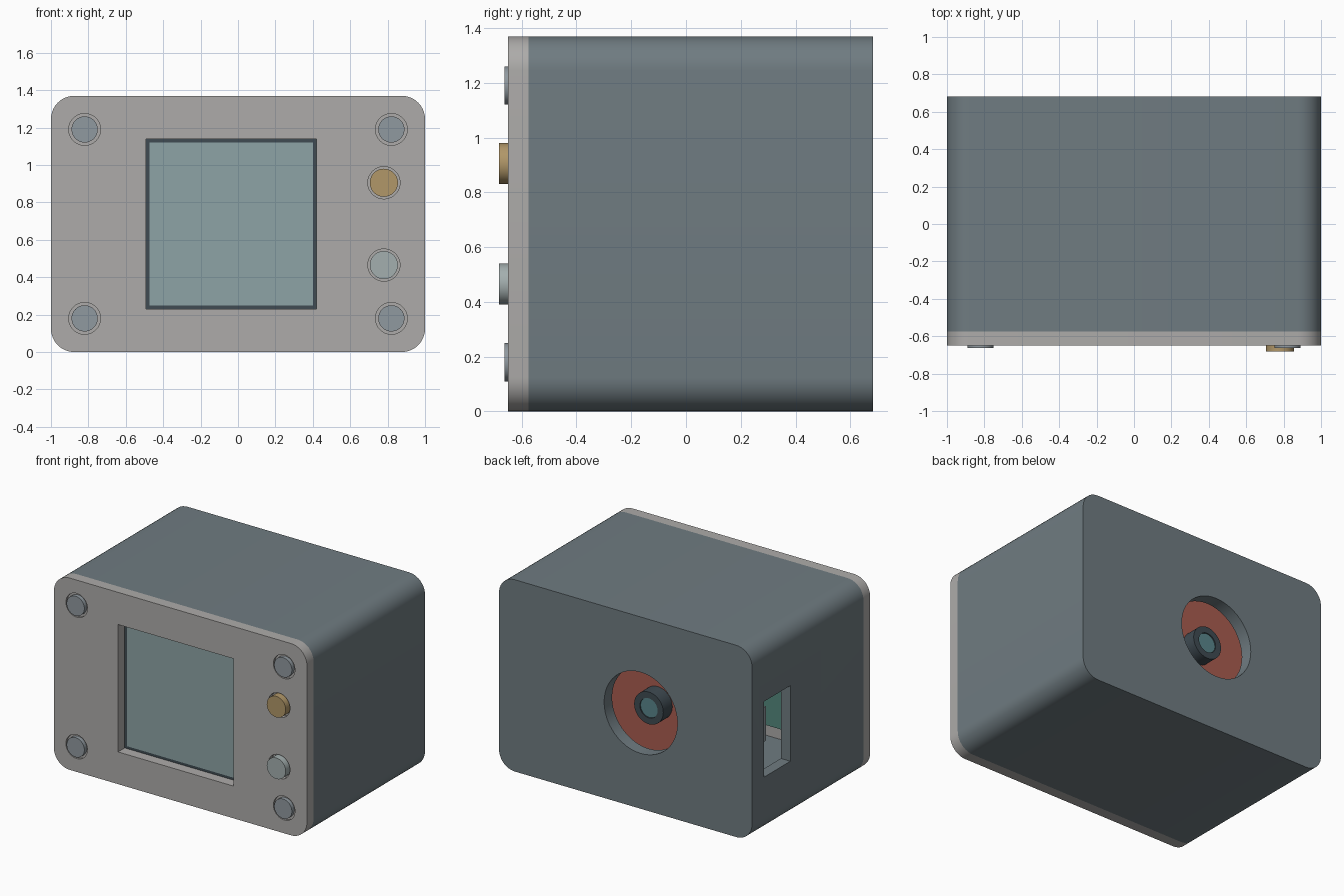
import bpy, bmesh, math
from mathutils import Matrix

if "Cube" in bpy.data.objects:
    bpy.data.objects.remove(bpy.data.objects["Cube"])

H = 1.37          # overall height
ZC = H / 2


def material(name, rgb):
    m = bpy.data.materials.new(name)
    m.diffuse_color = (*rgb, 1)
    m.use_nodes = True
    m.node_tree.nodes["Principled BSDF"].inputs["Base Color"].default_value = m.diffuse_color
    return m


SLATE = material("slate_plastic", (0.16, 0.20, 0.22))
PALE = material("pale_grey_plastic", (0.42, 0.41, 0.40))
DARK = material("dark_plastic", (0.05, 0.07, 0.085))
GLASS = material("display_glass", (0.27, 0.37, 0.38))
STEEL = material("steel", (0.28, 0.32, 0.35))
GOLD = material("ochre_button", (0.44, 0.31, 0.14))
MIST = material("pale_button", (0.37, 0.43, 0.43))
RED = material("red_board", (0.40, 0.11, 0.08))
GREEN = material("green_board", (0.09, 0.25, 0.21))
LENS = material("lens_glass", (0.10, 0.24, 0.26))


def finish(name, bm, mat=None):
    mesh = bpy.data.meshes.new(name)
    bm.normal_update()
    bm.to_mesh(mesh)
    bm.free()
    ob = bpy.data.objects.new(name, mesh)
    bpy.context.collection.objects.link(ob)
    if mat:
        mesh.materials.append(mat)
    return ob


def block(name, x, y, z, mat=None, radius=0):
    """Box from (min, max) ranges; radius rounds the edges running along y."""
    bm = bmesh.new()
    bmesh.ops.create_cube(bm, size=1)
    for v in bm.verts:
        v.co = [(r[0] + r[1]) / 2 + c * (r[1] - r[0]) for r, c in zip((x, y, z), v.co)]
    if radius:
        edges = [e for e in bm.edges if abs(e.verts[0].co.y - e.verts[1].co.y) > 1e-4]
        bmesh.ops.bevel(bm, geom=edges, offset=radius, segments=10, profile=0.5, affect='EDGES')
    return finish(name, bm, mat)


def disc(name, x, z, r, y, mat=None, bevel=0):
    """Cylinder along y."""
    bm = bmesh.new()
    place = Matrix.Translation((x, (y[0] + y[1]) / 2, z)) @ Matrix.Rotation(math.pi / 2, 4, 'X')
    bmesh.ops.create_cone(bm, cap_ends=True, segments=48, radius1=r, radius2=r,
                          depth=y[1] - y[0], matrix=place)
    return finish(name, bm, mat)


def cut(ob, *cutters):
    bpy.context.view_layer.objects.active = ob
    for c in cutters:
        c.hide_render = True
        m = ob.modifiers.new("cut", 'BOOLEAN')
        m.operation, m.solver, m.object = 'DIFFERENCE', 'EXACT', c
        bpy.ops.object.modifier_apply(modifier=m.name)
        bpy.data.objects.remove(c)


SCREWS = [(sx * 0.82, z) for sx in (-1, 1) for z in (0.18, 1.19)]
BUTTONS = [("upper_button", 0.905, GOLD), ("lower_button", 0.465, MIST)]
LX, LZ = -0.12, ZC    # sensor opening centre

# Hollow housing with round rear opening and side port
housing = block("housing", (-1, 1), (-0.575, 0.682), (0, H), SLATE, 0.125)
cut(housing,
    block("cavity", (-0.925, 0.925), (-0.7, 0.592), (0.075, H - 0.075), None, 0.06),
    disc("rear_hole", LX, LZ, 0.29, (0.5, 0.8)),
    block("port_hole", (-1.1, -0.85), (0.25, 0.545), (0.41, 0.95)))

# Front plate with display window, screw and button holes
plate = block("front_plate", (-1, 1), (-0.65, -0.575), (0, H), PALE, 0.125)
cut(plate, block("window", (-0.493, 0.42), (-0.8, -0.4), (0.23, 1.14)))
for x, z in SCREWS:
    cut(plate, disc("hole", x, z, 0.085, (-0.8, -0.635)))
for _, z, _m in BUTTONS:
    cut(plate, disc("hole", 0.78, z, 0.086, (-0.8, -0.61)))

# Display module behind the window
block("display_bezel", (-0.52, 0.447), (-0.573, -0.53), (0.203, 1.167), DARK)
block("display_glass", (-0.473, 0.40), (-0.58, -0.56), (0.25, 1.12), GLASS)
block("display_board", (-0.54, 0.467), (-0.53, -0.50), (0.19, 1.18), GREEN)

# Screws and push buttons
parts = [housing, plate]
for x, z in SCREWS:
    parts.append(disc("screw_head", x, z, 0.07, (-0.663, -0.63), STEEL))
for name, z, mat in BUTTONS:
    parts.append(disc(name, 0.78, z, 0.075, (-0.6825, -0.6), mat))

# Sensor board and lens behind the rear opening
block("sensor_board", (LX - 0.45, LX + 0.45), (0.46, 0.49), (LZ - 0.42, LZ + 0.42), RED)
barrel = disc("lens_barrel", LX, LZ, 0.115, (0.485, 0.592), DARK)
cut(barrel, disc("lens_bore", LX, LZ, 0.07, (0.575, 0.7)))
parts += [barrel, disc("lens_glass", LX, LZ, 0.069, (0.55, 0.585), LENS)]

# Connector inside the side port
block("port_connector", (-0.80, -0.6), (0.24, 0.44), (0.50, 0.745), STEEL)

# Smooth curved walls, crisp edges
for ob in parts:
    bpy.ops.object.select_all(action='DESELECT')
    ob.select_set(True)
    bpy.context.view_layer.objects.active = ob
    bpy.ops.object.shade_smooth_by_angle(angle=math.radians(30))
